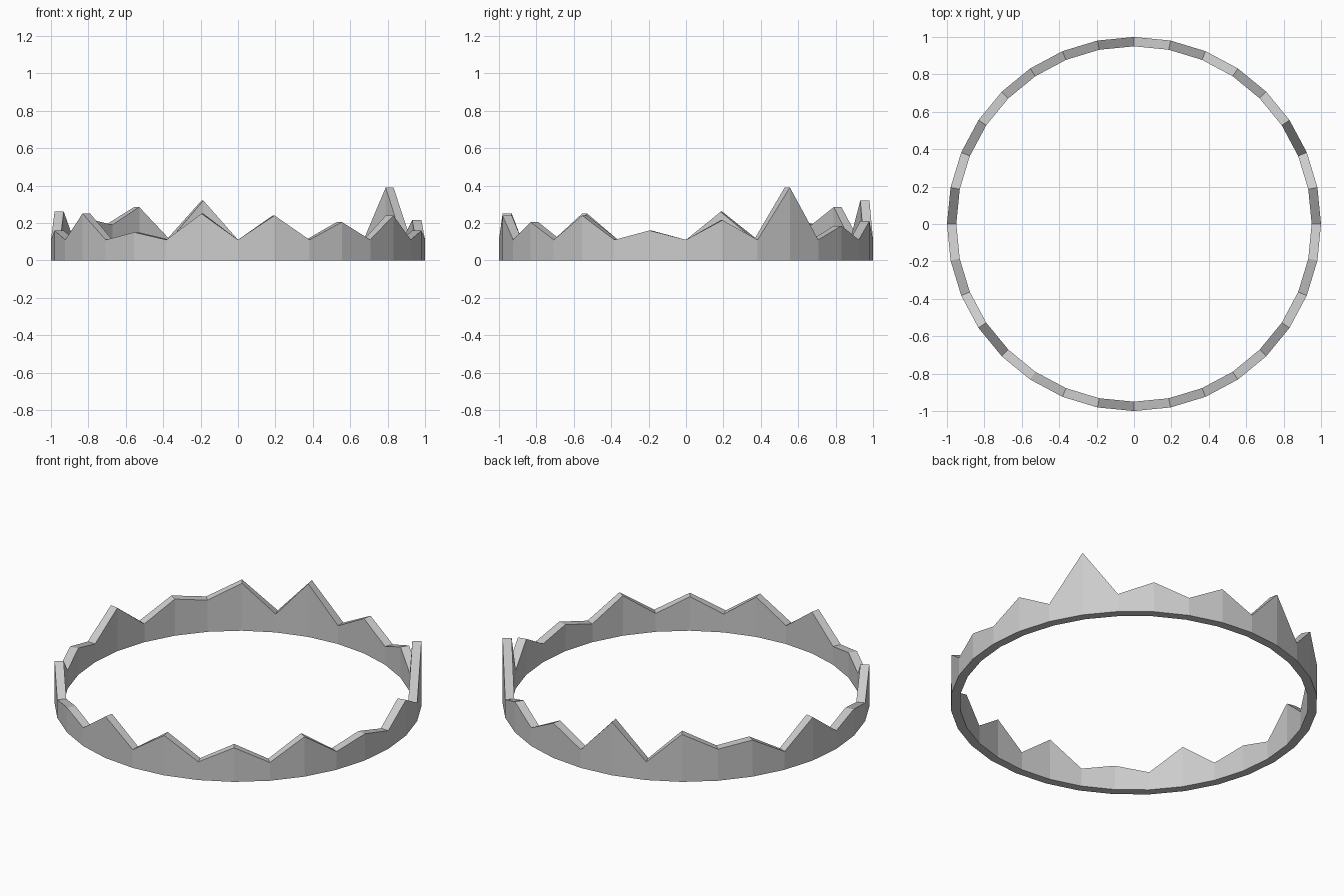
import bpy, bmesh
from math import cos, sin, tau

if "Cube" in bpy.data.objects:
    bpy.data.objects.remove(bpy.data.objects["Cube"])

SIDES = 32
OUTER, INNER = 1.0, 0.95
VALLEY = 0.11
# Peak heights, counter-clockwise, one at every second corner of the ring
PEAKS = [0.215, 0.39, 0.185, 0.21, 0.32, 0.285, 0.22, 0.26,
         0.16, 0.25, 0.15, 0.25, 0.24, 0.205, 0.24, 0.16]


def height(k):
    if k == 12:                      # one shallow valley at the back left
        return 0.19
    return PEAKS[k // 2] if k % 2 else VALLEY


# Jagged ring: a four-point wall section at every corner, bridged around
bm = bmesh.new()
sections = []
for k in range(SIDES):
    a = tau * k / SIDES
    section = [(OUTER, 0), (OUTER, height(k)), (INNER, height(k)), (INNER, 0)]
    sections.append([bm.verts.new((r * cos(a), r * sin(a), z)) for r, z in section])

for k in range(SIDES):
    s, t = sections[k], sections[(k + 1) % SIDES]
    for i in range(4):
        j = (i + 1) % 4
        bm.faces.new((s[i], t[i], t[j], s[j]))

bmesh.ops.recalc_face_normals(bm, faces=bm.faces)
mesh = bpy.data.meshes.new("jagged_ring")
bm.to_mesh(mesh)
bm.free()
bpy.context.collection.objects.link(bpy.data.objects.new("jagged_ring", mesh))
